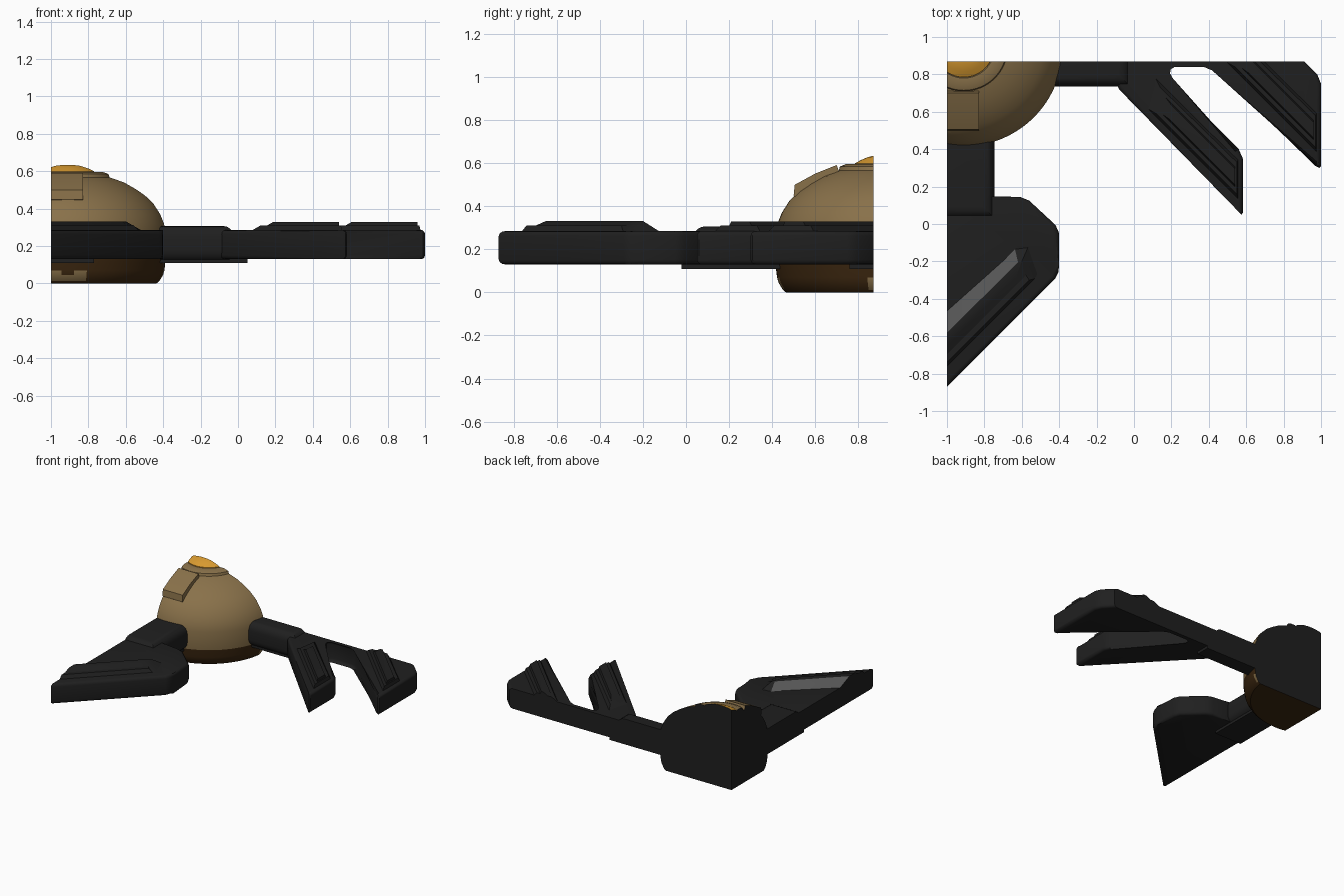
import bpy, bmesh, math
from mathutils import Vector, Matrix

cube = bpy.data.objects.get("Cube")
if cube:
    bpy.data.objects.remove(cube)


def material(name, r, g, b):
    m = bpy.data.materials.new(name)
    m.use_nodes = True
    m.diffuse_color = (r, g, b, 1)
    m.node_tree.nodes["Principled BSDF"].inputs["Base Color"].default_value = (r, g, b, 1)
    return m


MATS = [material("charcoal", .014, .014, .014),
        material("bronze", .25, .165, .068),
        material("dark brown", .045, .02, .005),
        material("amber", .70, .33, .03),
        material("grey", .09, .09, .09)]
CHARCOAL, BRONZE, BROWN, AMBER, GREY = range(5)

LEFT, BACK = -1.0, 0.87          # flat planes that end the model
CENTRE = Vector((-.91, .945, 0))  # axis of the domed body


def finish(bm, name, rule):
    """Colour the faces, trim at the two flat planes and make the object."""
    bmesh.ops.recalc_face_normals(bm, faces=bm.faces)
    for f in bm.faces:
        f.material_index = rule(f) if callable(rule) else rule
    for co, no in (((LEFT, 0, 0), (-1, 0, 0)), ((0, BACK, 0), (0, 1, 0))):
        geom = bm.verts[:] + bm.edges[:] + bm.faces[:]
        cut = bmesh.ops.bisect_plane(bm, geom=geom, dist=1e-5, plane_co=co,
                                     plane_no=no, clear_outer=True)
        rim = [e for e in cut["geom_cut"] if isinstance(e, bmesh.types.BMEdge)]
        if rim:
            for f in bmesh.ops.holes_fill(bm, edges=rim, sides=0)["faces"]:
                f.material_index = CHARCOAL
    bmesh.ops.recalc_face_normals(bm, faces=bm.faces)
    me = bpy.data.meshes.new(name)
    bm.to_mesh(me)
    bm.free()
    for m in MATS:
        me.materials.append(m)
    ob = bpy.data.objects.new(name, me)
    bpy.context.collection.objects.link(ob)
    bpy.ops.object.select_all(action='DESELECT')
    ob.select_set(True)
    bpy.context.view_layer.objects.active = ob
    bpy.ops.object.shade_smooth_by_angle(angle=math.radians(32))
    return ob


def lathe(name, profile, rule, steps=96):
    bm = bmesh.new()
    vs = [bm.verts.new(CENTRE + Vector((r, 0, z))) for r, z in profile]
    es = [bm.edges.new(p) for p in zip(vs, vs[1:])]
    bmesh.ops.spin(bm, geom=vs + es, cent=CENTRE, axis=(0, 0, 1),
                   angle=math.tau, steps=steps, use_duplicate=False)
    bmesh.ops.remove_doubles(bm, verts=bm.verts, dist=1e-4)
    return finish(bm, name, rule)


def loft(name, base, top, z0, z1, rule=CHARCOAL, bevel=0, segments=3):
    """Solid between a base outline and a top outline of equal length."""
    bm = bmesh.new()
    lo = [bm.verts.new((x, y, z0)) for x, y in base]
    hi = [bm.verts.new((x, y, z1)) for x, y in top]
    caps = [bm.faces.new(lo[::-1]), bm.faces.new(hi)]
    n = len(lo)
    for i in range(n):
        j = (i + 1) % n
        bm.faces.new((lo[i], lo[j], hi[j], hi[i]))
    if bevel:
        edges = {e for f in caps for e in f.edges}
        bmesh.ops.bevel(bm, geom=list(edges), offset=bevel, segments=segments,
                        profile=.5, affect='EDGES')
    return finish(bm, name, rule)


def prism(name, outline, z0, z1, **kw):
    return loft(name, outline, outline, z0, z1, **kw)


def box(x0, x1, y0, y1):
    return [(x0, y0), (x1, y0), (x1, y1), (x0, y1)]


# Domed body: brown foot, bronze marks on each quarter, bronze dome and collar
def body_colour(f):
    c = f.calc_center_median() - CENTRE
    if c.z > .125:
        return BRONZE
    quarter = math.pi / 2
    a = math.atan2(c.y, c.x)
    a = abs(a - round(a / quarter) * quarter)
    if .012 < c.z < .05 and a < .19:
        return BRONZE
    if .05 < c.z < .07 and .08 < a < .19:
        return BRONZE
    return BROWN


lathe("domed_body",
      [(0, 0), (.48, 0), (.495, .012), (.515, .045), (.522, .07), (.528, .12),
       (.53, .13), (.53, .27), (.52, .32), (.50, .37), (.465, .425), (.42, .47),
       (.37, .505), (.31, .54), (.25, .562), (.235, .567), (.23, .585),
       (.20, .597), (.165, .597), (.155, .58), (0, .58)], body_colour)
lathe("eye_lens", [(0, .57), (.16, .57), (.16, .6), (.13, .616), (.10, .629),
                   (.05, .64), (0, .643)], AMBER)

# Raised hatch on the front of the dome
bm = bmesh.new()
side = [(.55, .42), (.50, .45), (.505, .50), (.60, .552), (.70, .592), (.715, .55)]
ring = [bm.verts.new((-.83, y, z)) for y, z in side]
face = bm.faces.new(ring)
ext = bmesh.ops.extrude_face_region(bm, geom=[face])
bmesh.ops.translate(bm, vec=(-.25, 0, 0),
                    verts=[v for v in ext["geom"] if isinstance(v, bmesh.types.BMVert)])
finish(bm, "dome_hatch", BRONZE)

# Rounded arms leaving the body, each with a flat plate under its end
prism("side_arm", box(-.6, -.02, .735, 1.1), .118, .307, bevel=.06, segments=5)
prism("side_arm_plate", box(-.5, .05, .76, 1.0), .11, .2)
prism("front_arm", box(-1.2, -.745, .03, .6), .118, .307, bevel=.06, segments=5)
prism("front_arm_plate", box(-1.2, -.77, -.02, .6), .11, .2)

# Side foot with two swept prongs
prism("side_foot",
      [(-.1, .98), (-.1, .77), (-.08, .72), (.56, .065), (.575, .05), (.582, .06),
       (.582, .35), (.56, .40), (.19, .765), (.17, .80), (.175, .84), (.21, .861),
       (.38, .861), (.43, .84), (.97, .31), (.99, .30), (1, .31), (1, .75),
       (.98, .80), (.80, .98)], .13, .285, bevel=.022)


def shifted(points, dx, dy):
    return [(x + dx, y + dy) for x, y in points]


for label, dx, dy in (("inner", 0, 0), ("outer", .42, .25)):
    loft(label + "_prong_step",
         shifted([(.05, .63), (.56, .12), (.56, .35), (.10, .81)], dx, dy),
         shifted([(.12, .59), (.55, .16), (.55, .33), (.14, .73)], dx, dy), .27, .31)
    loft(label + "_prong_ridge",
         shifted([(.12, .61), (.54, .19), (.54, .315), (.14, .715)], dx, dy),
         shifted([(.19, .56), (.54, .21), (.54, .295), (.20, .635)], dx, dy), .29, .33)

# Front foot with a sloped ridge, grey on its inner slope
prism("front_foot",
      [(-1.15, -1.02), (-.42, -.29), (-.405, -.26), (-.40, -.22), (-.40, -.05),
       (-.42, -.005), (-.56, .125), (-.61, .145), (-.75, .147), (-1.15, .147)],
      .13, .285, bevel=.022)


def ridge_colour(f):
    n = f.normal
    return GREY if n.x < -.15 and n.y > .15 and n.z > .1 else CHARCOAL


loft("front_foot_ridge",
     [(-1.1, -.88), (-.50, -.28), (-.56, -.11), (-.64, -.12), (-1.1, -.53)],
     [(-1.1, -.75), (-.63, -.28), (-.60, -.20), (-.62, -.205), (-1.1, -.68)],
     .275, .332, rule=ridge_colour)
loft("front_foot_rib",
     [(-1.1, -.87), (-.52, -.29), (-.55, -.23), (-1.1, -.78)],
     [(-1.1, -.84), (-.56, -.30), (-.58, -.27), (-1.1, -.79)], .275, .312)
